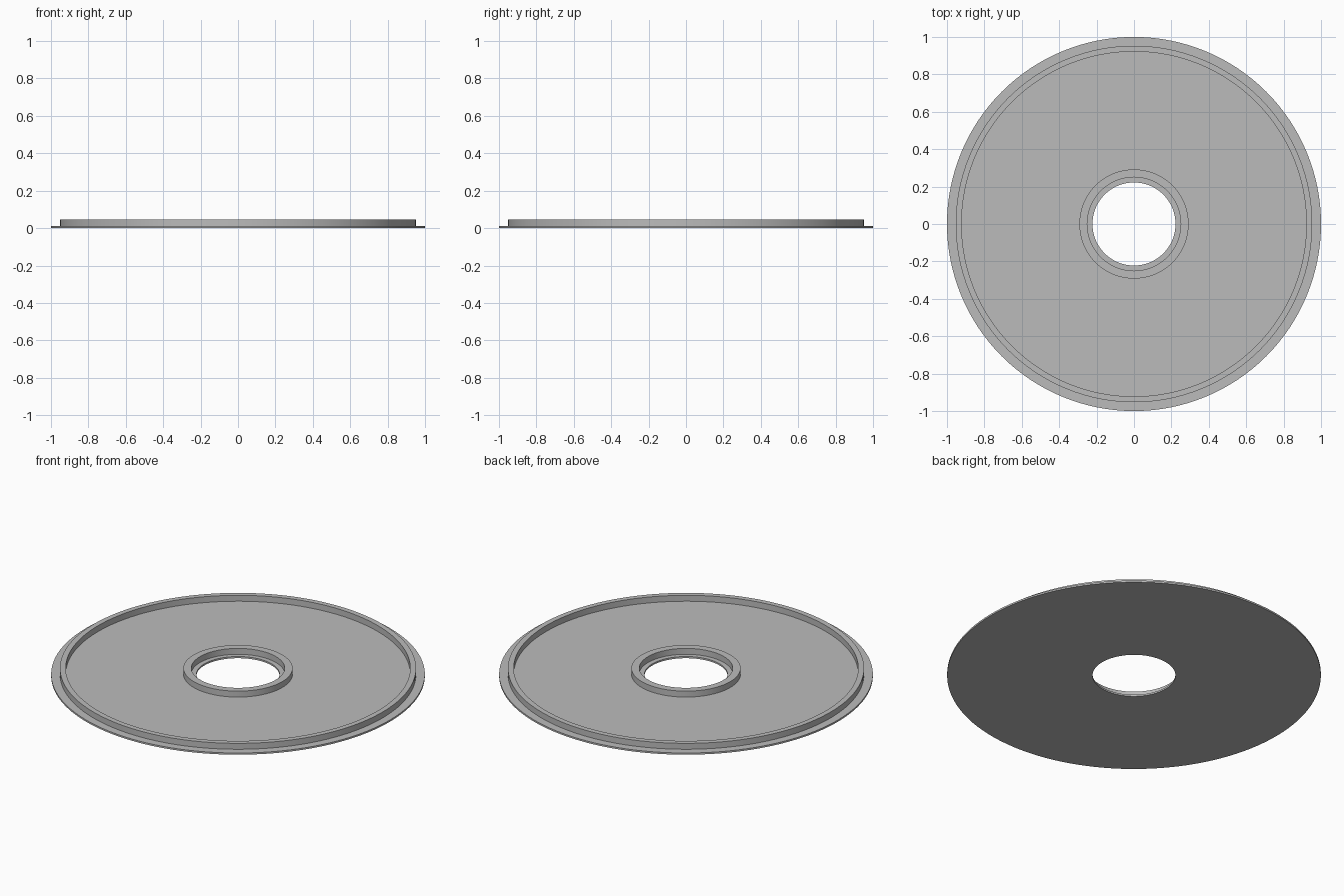
import bpy
import bmesh
import math

SEGMENTS = 128
PLATE_TOP = 0.01
RIM_TOP = 0.045

if "Cube" in bpy.data.objects:
    bpy.data.objects.remove(bpy.data.objects["Cube"], do_unlink=True)

grey = bpy.data.materials.new("light_grey")
grey.use_nodes = True
colour = (0.5, 0.5, 0.5, 1)
grey.diffuse_color = colour
grey.node_tree.nodes["Principled BSDF"].inputs["Base Color"].default_value = colour


def lathe(name, profile):
    """Spin a closed (radius, height) profile around the z axis."""
    bm = bmesh.new()
    rings = []
    for i in range(SEGMENTS):
        a = 2 * math.pi * i / SEGMENTS
        rings.append([bm.verts.new((r * math.cos(a), r * math.sin(a), z))
                      for r, z in profile])
    n = len(profile)
    for i, ring in enumerate(rings):
        after = rings[(i + 1) % SEGMENTS]
        for j in range(n):
            k = (j + 1) % n
            bm.faces.new((ring[j], after[j], after[k], ring[k]))
    bmesh.ops.recalc_face_normals(bm, faces=bm.faces)
    mesh = bpy.data.meshes.new(name)
    bm.to_mesh(mesh)
    bm.free()
    mesh.materials.append(grey)
    obj = bpy.data.objects.new(name, mesh)
    bpy.context.collection.objects.link(obj)
    bpy.ops.object.select_all(action="DESELECT")
    obj.select_set(True)
    bpy.context.view_layer.objects.active = obj
    bpy.ops.object.shade_smooth_by_angle(angle=math.radians(30))


def step_up(inner, outer):
    """Profile points of a raised ring standing on the plate."""
    return [(outer, PLATE_TOP), (outer, RIM_TOP), (inner, RIM_TOP), (inner, PLATE_TOP)]


# Flat disc with a centre hole, a raised outer rim and a raised hub collar
lathe("flanged_disc",
      [(0.222, 0), (1.0, 0), (1.0, PLATE_TOP)]
      + step_up(0.922, 0.953)
      + step_up(0.25, 0.292)
      + [(0.222, PLATE_TOP)])
